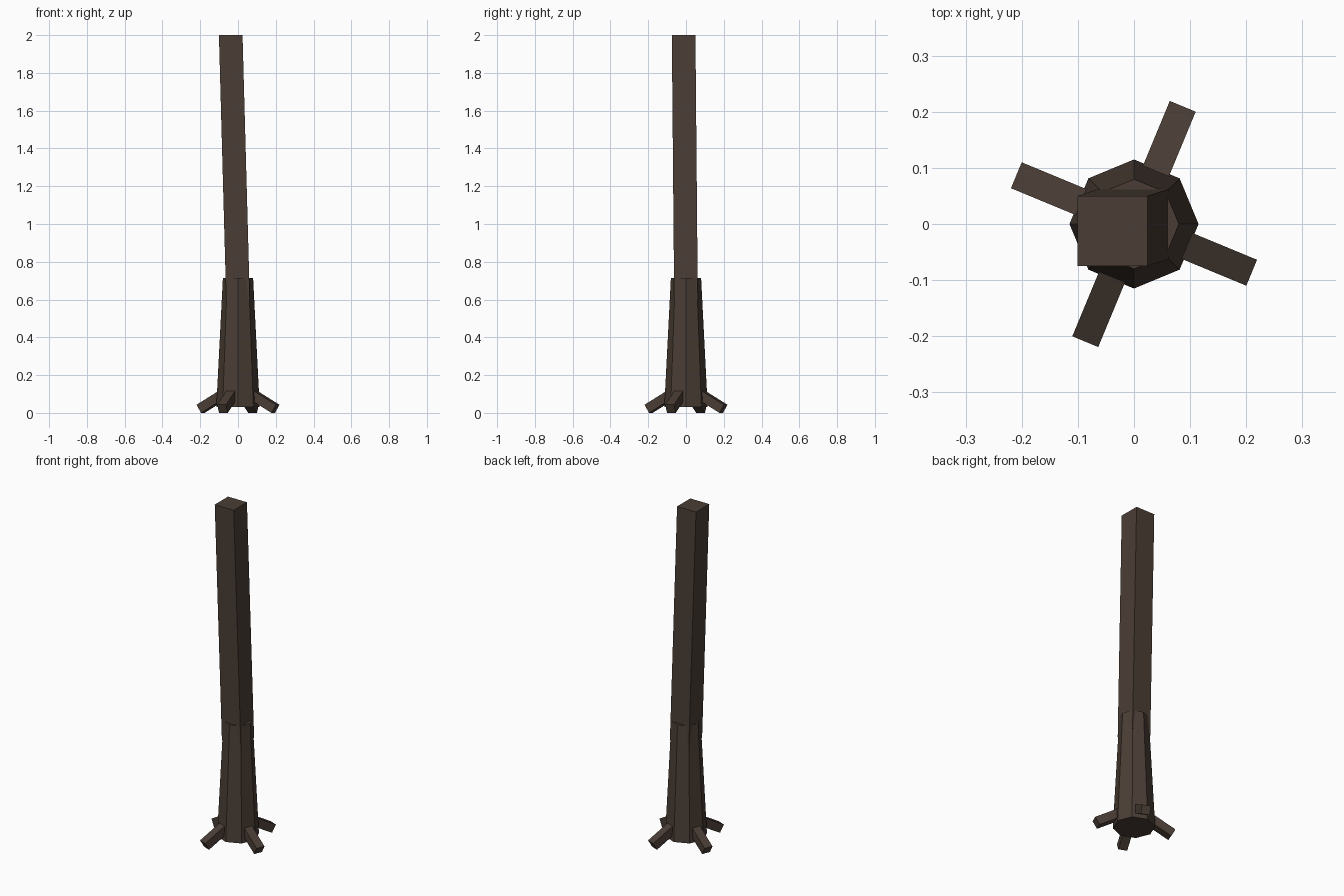
import bpy, bmesh, math
from mathutils import Matrix

if "Cube" in bpy.data.objects:
    bpy.data.objects.remove(bpy.data.objects["Cube"])

bark = bpy.data.materials.new("bark")
bark.diffuse_color = (0.07, 0.048, 0.036, 1)
bark.use_nodes = True
bark.node_tree.nodes["Principled BSDF"].inputs["Base Color"].default_value = bark.diffuse_color


def add_object(name, bm):
    mesh = bpy.data.meshes.new(name)
    bmesh.ops.recalc_face_normals(bm, faces=bm.faces)
    bm.to_mesh(mesh)
    bm.free()
    mesh.materials.append(bark)
    obj = bpy.data.objects.new(name, mesh)
    bpy.context.collection.objects.link(obj)
    return obj


def box(name, size, matrix):
    bm = bmesh.new()
    bmesh.ops.create_cube(bm, size=1, matrix=matrix @ Matrix.Diagonal((*size, 1)))
    return add_object(name, bm)


# Tapered eight-sided lower trunk, corners on the axes
z0, z1 = 0.03, 0.715
bm = bmesh.new()
bmesh.ops.create_cone(bm, cap_ends=True, segments=8, radius1=0.115, radius2=0.08,
                      depth=z1 - z0, matrix=Matrix.Translation((0, 0, (z0 + z1) / 2)))
add_object("lower_trunk", bm)

# Square upper trunk, leaning slightly as it rises out of the lower trunk
base, top = 0.6, 2.0
upper = box("upper_trunk", (0.125, 0.125, top - base),
            Matrix.Translation((0, 0, (base + top) / 2)))
for v in upper.data.vertices:
    if v.co.z > 1:
        v.co.x -= 0.0385
        v.co.y -= 0.0125

# Four square roots sloping down and outwards to the ground
thick, length, tilt = 0.05, 0.22, math.radians(30)
for i in range(4):
    turn = Matrix.Rotation(math.radians(-22.5 + 90 * i), 4, 'Z')
    outer_end = Matrix.Translation((0.202, 0, 0))
    slope = Matrix.Rotation(tilt, 4, 'Y')
    offset = Matrix.Translation((-length / 2, 0, thick / 2))
    box(f"root_{i + 1}", (length, thick, thick), turn @ outer_end @ slope @ offset)
